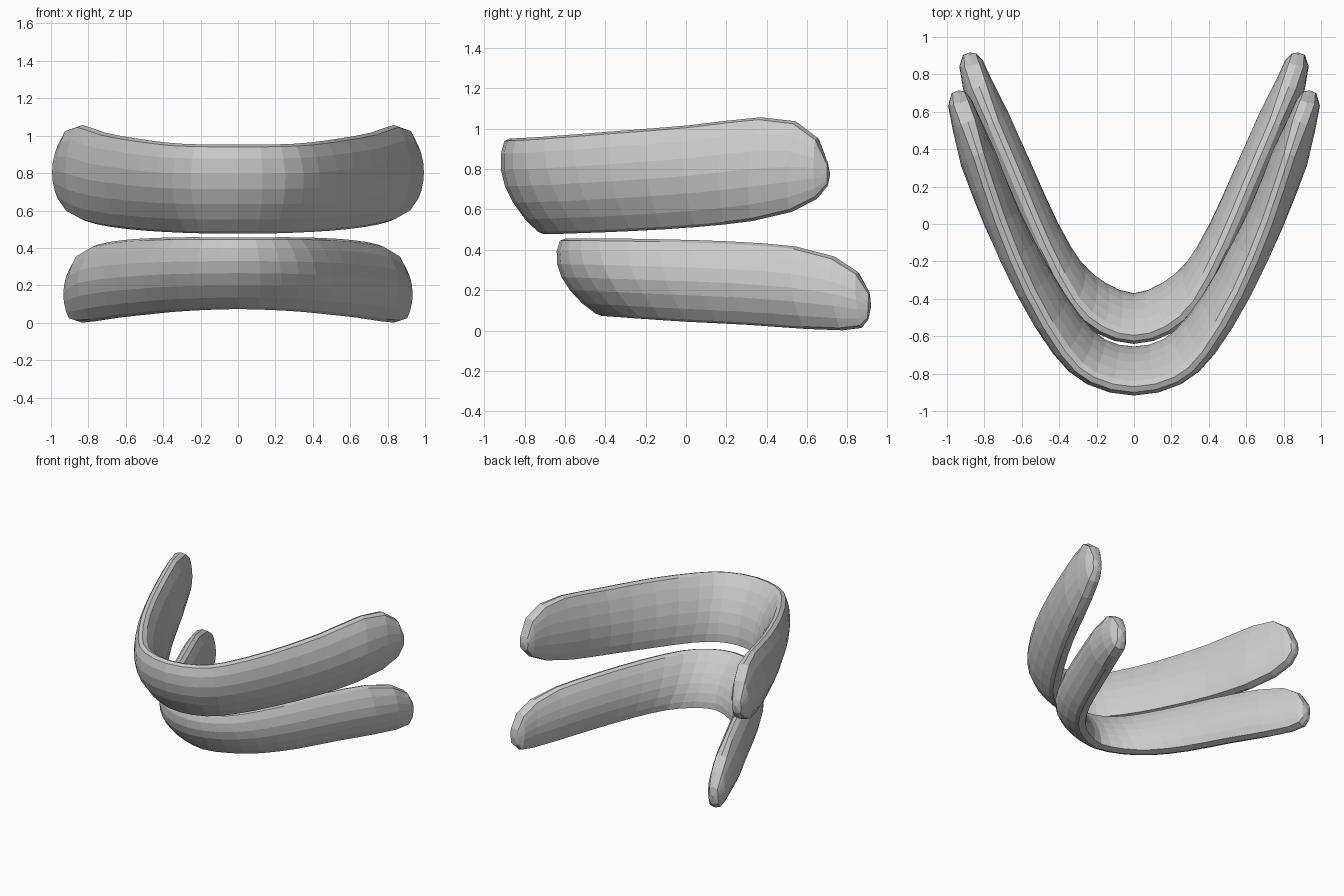
import bpy, bmesh, math
from mathutils import Vector

if "Cube" in bpy.data.objects:
    bpy.data.objects.remove(bpy.data.objects["Cube"])

# Stations from the front centre to the right tip: top outer edge xyz, bottom outer edge xyz
UPPER = [
    ((0, -.90, .94), (0, -.735, .49)),
    ((.23, -.845, .942), (.20, -.685, .49)),
    ((.39, -.70, .95), (.36, -.535, .495)),
    ((.58, -.38, .975), (.53, -.28, .505)),
    ((.74, 0, 1.005), (.71, .04, .525)),
    ((.86, .36, 1.045), (.84, .32, .555)),
    ((.925, .53, 1.025), (.92, .51, .60)),
    ((.965, .64, .945), (.965, .64, .665)),
    ((.97, .70, .82), (.97, .70, .73)),
]
LOWER = [
    ((0, -.625, .445), (0, -.45, .085)),
    ((.18, -.575, .445), (.20, -.38, .08)),
    ((.34, -.43, .445), (.37, -.235, .07)),
    ((.50, -.13, .44), (.52, 0, .055)),
    ((.64, .20, .43), (.66, .30, .04)),
    ((.78, .53, .405), (.79, .58, .02)),
    ((.865, .72, .355), (.87, .76, .013)),
    ((.905, .84, .28), (.905, .86, .025)),
    ((.91, .905, .18), (.91, .90, .065)),
]


def spline(p0, p1, p2, p3, t):
    return .5 * (2 * p1 + (p2 - p0) * t + (2 * p0 - 5 * p1 + 4 * p2 - p3) * t * t
                 + (3 * p1 - p0 - 3 * p2 + p3) * t ** 3)


def rail(points):
    """Mirror one edge about x = 0 and add in-between points away from the tips."""
    half = [Vector(p) for p in points]
    full = [Vector((-p.x, p.y, p.z)) for p in half[:0:-1]] + half
    out, n = [], len(full)
    for i in range(n - 1):
        out.append(full[i])
        if 3 <= i < n - 4:
            out.append(spline(full[i - 1], full[i], full[i + 1], full[i + 2], .5))
    return out + [full[-1]]


def make_band(name, stations):
    top = rail([s[0] for s in stations])
    bottom = rail([s[1] for s in stations])
    mid = [(a + b) / 2 for a, b in zip(top, bottom)]
    n = len(mid)
    bm = bmesh.new()
    rings = []
    for i in range(n):
        tan = mid[min(i + 1, n - 1)] - mid[max(i - 1, 0)]
        out = Vector((tan.y, -tan.x, 0)).normalized()
        # the section flattens towards each tip: outer bulge, inner bulge, rim width
        outer, inner, rim = {0: (.005, .005, .065), 1: (.03, .02, .08),
                             2: (.05, .03, .08)}.get(min(i, n - 1 - i), (.08, .05, .06))
        up = Vector((0, 0, .012))
        a, b = top[i], bottom[i]

        def point(s, base, bulge):
            swell = math.sin(math.pi * s) ** .8 if 0 < s < 1 else 0
            return a.lerp(b, s) + out * (base + bulge * swell)

        # outer face, bottom rim, inner face, top rim
        ring = [point(s, 0, outer) for s in (0, .14, .32, .5, .68, .86, 1)]
        ring.append(b - out * rim * .5 - up)
        ring += [point(s, -rim - .02 * s * (inner > .04), -inner)
                 for s in (1, .86, .68, .5, .32, .14, 0)]
        ring.append(a - out * rim * .5 + up)
        rings.append([bm.verts.new(v) for v in ring])
    m = len(rings[0])
    for r0, r1 in zip(rings, rings[1:]):
        for j in range(m):
            k = (j + 1) % m
            bm.faces.new((r0[j], r0[k], r1[k], r1[j]))
    # slightly domed tips
    caps = [bm.faces.new(rings[0]), bm.faces.new(rings[-1][::-1])]
    for v in bmesh.ops.poke(bm, faces=caps)["verts"]:
        v.co.y += .012
    bmesh.ops.recalc_face_normals(bm, faces=bm.faces)
    mesh = bpy.data.meshes.new(name)
    bm.to_mesh(mesh)
    bm.free()
    obj = bpy.data.objects.new(name, mesh)
    bpy.context.collection.objects.link(obj)


# Two stacked curved bands
make_band("upper_band", UPPER)
make_band("lower_band", LOWER)
